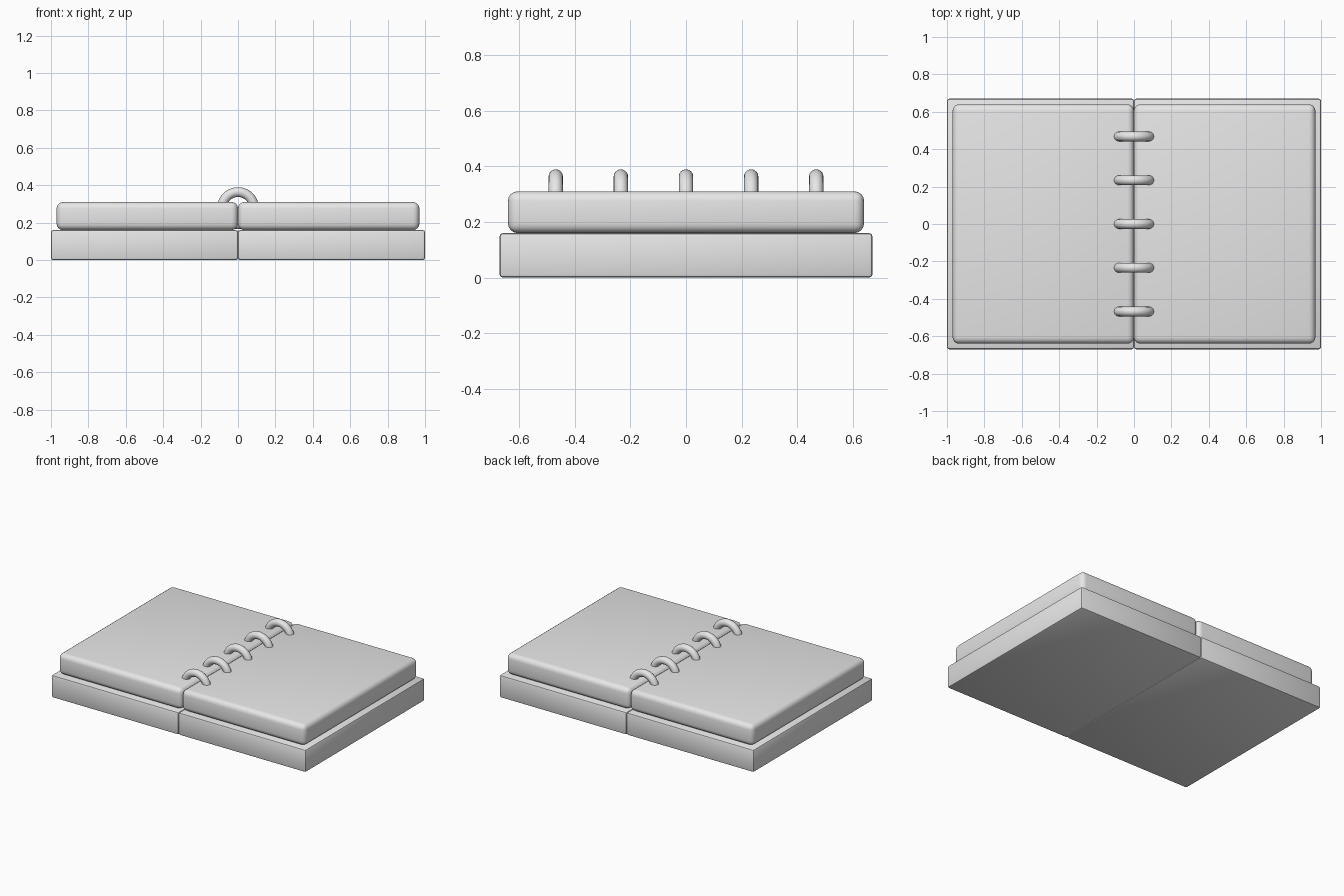
import bpy
import math

default_cube = bpy.data.objects.get("Cube")
if default_cube:
    bpy.data.objects.remove(default_cube, do_unlink=True)

# One plain grey for the whole notebook
grey = bpy.data.materials.new("light grey")
grey.use_nodes = True
colour = (0.8, 0.8, 0.8, 1)
grey.diffuse_color = colour
grey.node_tree.nodes["Principled BSDF"].inputs["Base Color"].default_value = colour


def slab(name, side, width, depth, bottom, top, radius, segments):
    """Rounded block reaching from the spine at x = 0 out to one side."""
    bpy.ops.mesh.primitive_cube_add(
        size=1, location=(side * width / 2, 0, (bottom + top) / 2))
    block = bpy.context.object
    block.name = name
    block.scale = (width, depth, top - bottom)
    bpy.ops.object.transform_apply(location=False, rotation=False, scale=True)
    block.data.materials.append(grey)
    bevel = block.modifiers.new("rounded edges", "BEVEL")
    bevel.width = radius
    bevel.segments = segments
    bpy.ops.object.modifier_apply(modifier=bevel.name)
    bpy.ops.object.shade_smooth_by_angle(angle=math.radians(40))


# Covers and page blocks, one pair on each side of the spine
for side, label in ((1, "left"), (-1, "right")):
    slab(label + "_cover", side, 1.0, 1.34, 0.0, 0.16, 0.012, 2)
    slab(label + "_pages", side, 0.97, 1.28, 0.16, 0.31, 0.035, 4)

# Binder rings along the spine
for i in range(5):
    bpy.ops.mesh.primitive_torus_add(
        major_radius=0.086, minor_radius=0.026,
        major_segments=48, minor_segments=16,
        location=(0, (i - 2) * 0.234, 0.277), rotation=(math.pi / 2, 0, 0))
    ring = bpy.context.object
    ring.name = f"binder_ring_{i + 1}"
    ring.data.materials.append(grey)
    bpy.ops.object.shade_smooth()
